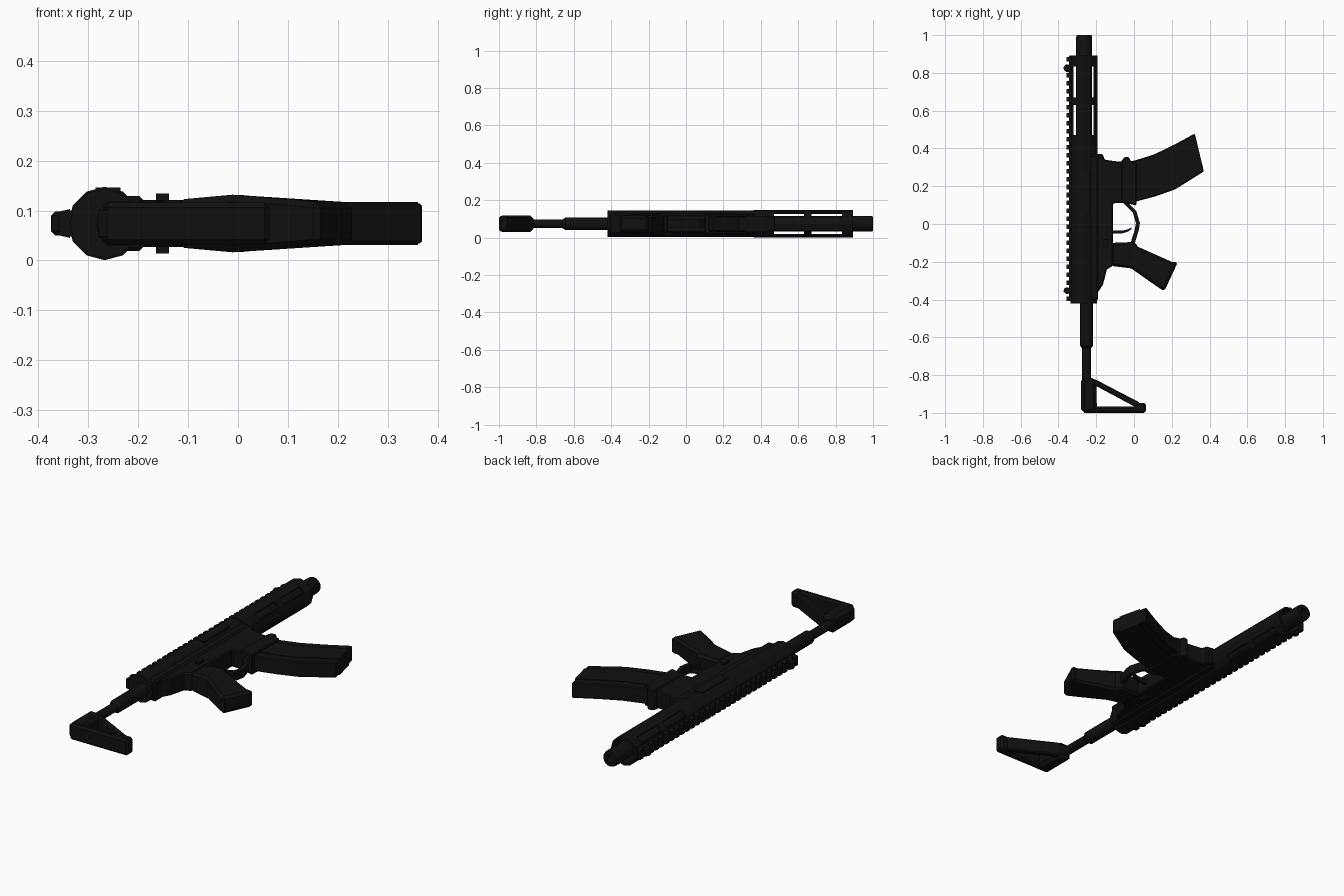
import bpy, bmesh, math
from mathutils import Vector

if "Cube" in bpy.data.objects:
    bpy.data.objects.remove(bpy.data.objects["Cube"])

mat = bpy.data.materials.new("matte black")
mat.diffuse_color = (0.005, 0.005, 0.005, 1)
mat.use_nodes = True
mat.node_tree.nodes["Principled BSDF"].inputs["Base Color"].default_value = mat.diffuse_color
ZC = 0.074    # height of the mid plane (model lies on its side)
XC = -0.267   # bore axis


def finish(name, bm, bevel=0.0, solid=0.0):
    bmesh.ops.recalc_face_normals(bm, faces=bm.faces)
    me = bpy.data.meshes.new(name)
    bm.to_mesh(me)
    bm.free()
    ob = bpy.data.objects.new(name, me)
    bpy.context.collection.objects.link(ob)
    me.materials.append(mat)
    if solid:
        m = ob.modifiers.new("Solid", 'SOLIDIFY')
        m.thickness, m.offset = solid, -1
    if bevel:
        m = ob.modifiers.new("Bevel", 'BEVEL')
        m.width, m.segments, m.angle_limit = bevel, 1, math.radians(50)
        m.limit_method = 'ANGLE'
    return ob


def prism(name, pts, half, bevel=0.0, taper=None, z=ZC):
    """Side profile in x,y extruded symmetrically about the mid plane."""
    bm = bmesh.new()
    f = bm.faces.new([bm.verts.new((x, y, z - half)) for x, y in pts])
    r = bmesh.ops.extrude_face_region(bm, geom=[f])
    for v in r["geom"]:
        if isinstance(v, bmesh.types.BMVert):
            v.co.z = z + half
    if taper:
        for v in bm.verts:
            v.co.z = z + math.copysign(taper(v.co.x), v.co.z - z)
    return finish(name, bm, bevel)


def box(name, x0, x1, y0, y1, half, bevel=0.0, z=ZC):
    return prism(name, [(x0, y0), (x1, y0), (x1, y1), (x0, y1)], half, bevel, z=z)


def lathe(name, x, profile, n=12, smooth=False):
    """Rings of (y, radius) around an axis parallel to y."""
    bm = bmesh.new()
    rings = [[bm.verts.new((x + r * math.cos(2 * math.pi * i / n), y,
                            ZC + r * math.sin(2 * math.pi * i / n))) for i in range(n)]
             for y, r in profile]
    for a, b in zip(rings, rings[1:]):
        for i in range(n):
            bm.faces.new((a[i], a[(i + 1) % n], b[(i + 1) % n], b[i]))
    bm.faces.new(rings[0])
    bm.faces.new(rings[-1])
    ob = finish(name, bm)
    if smooth:
        bpy.context.view_layer.objects.active = ob
        ob.select_set(True)
        bpy.ops.object.shade_smooth_by_angle(angle=math.radians(35))
        ob.select_set(False)
    return ob


# barrel with open muzzle, rear tube
lathe("barrel", XC + 0.003, [(0.3, 0.042), (0.99, 0.042), (1.0, 0.039), (1.0, 0.018), (0.93, 0.018)], 16, True)
lathe("rear_tube", -0.251, [(-0.85, 0.023), (-0.66, 0.023), (-0.645, 0.034), (-0.40, 0.034)], 12, True)

# slotted twelve-sided handguard
bm = bmesh.new()
bands = [0.36, 0.47, 0.63, 0.67, 0.835, 0.892]
grid = [[bm.verts.new((XC + 0.0735 * math.cos(math.pi * i / 6), y,
                       ZC + 0.0735 * math.sin(math.pi * i / 6))) for i in range(12)] for y in bands]
for j in range(5):
    for i in range(12):
        if j in (1, 3) and i in (1, 4, 7, 10):
            continue
        k = (i + 1) % 12
        bm.faces.new((grid[j][i], grid[j][k], grid[j + 1][k], grid[j + 1][i]))
finish("handguard", bm, solid=0.011)

# upper receiver: twelve-sided body with details
lathe("upper_receiver", XC, [(-0.42, 0.070), (0.37, 0.070)], 12)
box("receiver_side", -0.31, -0.19, -0.405, 0.365, 0.055, 0.008)
box("port_cover", -0.285, -0.235, 0.06, 0.27, 0.004, z=ZC + 0.068)

# top rail with teeth
box("rail_base", -0.345, -0.32, -0.405, 0.89, 0.026)
bm = bmesh.new()
for i in range(31):
    y = -0.395 + i * 0.0422
    r = bmesh.ops.create_cube(bm, size=1)
    for v in r["verts"]:
        w = 0.029 if v.co.x > 0 else 0.024
        v.co = Vector((-0.347 + v.co.x * 0.022, y + v.co.y * 0.024, ZC + math.copysign(w, v.co.z)))
finish("rail_teeth", bm)

# folded front and rear sights
prism("front_sight", [(-0.34, 0.80), (-0.357, 0.805), (-0.374, 0.815), (-0.374, 0.83),
                      (-0.36, 0.845), (-0.34, 0.845)], 0.024, 0.008)
prism("rear_sight", [(-0.34, -0.37), (-0.36, -0.37), (-0.373, -0.358), (-0.373, -0.345),
                     (-0.36, -0.335), (-0.34, -0.335)], 0.024, 0.008)

# lower receiver with magazine well
prism("lower_receiver", [(-0.23, 0.37), (-0.165, 0.37), (-0.155, 0.34), (-0.08, 0.33), (-0.03, 0.33),
                         (-0.03, 0.11), (-0.11, 0.11), (-0.11, -0.22), (-0.143, -0.24),
                         (-0.164, -0.32), (-0.196, -0.37), (-0.23, -0.38)], 0.047, 0.006)
prism("magazine_collar", [(-0.05, 0.355), (-0.027, 0.355), (-0.018, 0.335), (0.012, 0.325),
                          (0.012, 0.098), (-0.04, 0.11), (-0.065, 0.115), (-0.065, 0.335)], 0.053, 0.005)

# curved magazine and its raised side ribs
front = [(-0.06, 0.33), (0.0, 0.335), (0.106, 0.368), (0.21, 0.418), (0.322, 0.479)]
back = [(-0.06, 0.12), (0.01, 0.119), (0.115, 0.147), (0.217, 0.183), (0.37, 0.278)]
prism("magazine", front + back[::-1], 0.040, 0.005)


def mix(t):
    return [(a[0] * (1 - t) + b[0] * t, a[1] * (1 - t) + b[1] * t) for a, b in zip(front, back)]


prism("magazine_ribs", mix(0.2) + mix(0.8)[::-1], 0.043)

# pistol grip, narrowing towards its base
prism("grip", [(-0.12, -0.10), (0.005, -0.095), (0.02, -0.12), (0.11, -0.16), (0.2, -0.2), (0.233, -0.2),
               (0.16, -0.357), (0.07, -0.295), (-0.015, -0.235), (-0.12, -0.222)], 0.05, 0.012,
      taper=lambda x: 0.048 if x < -0.1 else (0.055 if x < 0.03 else max(0.043, 0.055 - 0.085 * (x - 0.02))))

# trigger guard and trigger
prism("trigger_guard", [(-0.06, 0.115), (-0.03, 0.112), (0.012, 0.07), (0.031, 0.005), (0.026, -0.03), (0.005, -0.10),
                        (-0.018, -0.10), (0.004, -0.03), (0.01, 0.005), (-0.006, 0.06), (-0.04, 0.095)], 0.022)
prism("trigger", [(-0.12, -0.035), (-0.06, -0.035), (-0.03, -0.027), (-0.012, -0.018),
                  (-0.014, -0.028), (-0.035, -0.042), (-0.065, -0.05), (-0.12, -0.05)], 0.012)

# selector pin through both sides
box("selector", -0.164, -0.138, -0.12, -0.08, 0.060)

# shoulder stock: body, strut and butt plate
prism("stock_body", [(-0.28, -0.815), (-0.225, -0.815), (-0.2, -0.825), (-0.196, -1.0), (-0.28, -1.0)], 0.044, 0.018)
prism("stock_strut", [(-0.22, -0.82), (-0.2, -0.825), (0.03, -0.945), (0.03, -0.97), (0.0, -0.965),
                      (-0.2, -0.858), (-0.22, -0.86)], 0.036, 0.006)
prism("butt_plate", [(-0.27, -1.0), (0.063, -1.0), (0.063, -0.947), (0.025, -0.947),
                     (0.0, -0.966), (-0.27, -0.966)], 0.042, 0.01)
